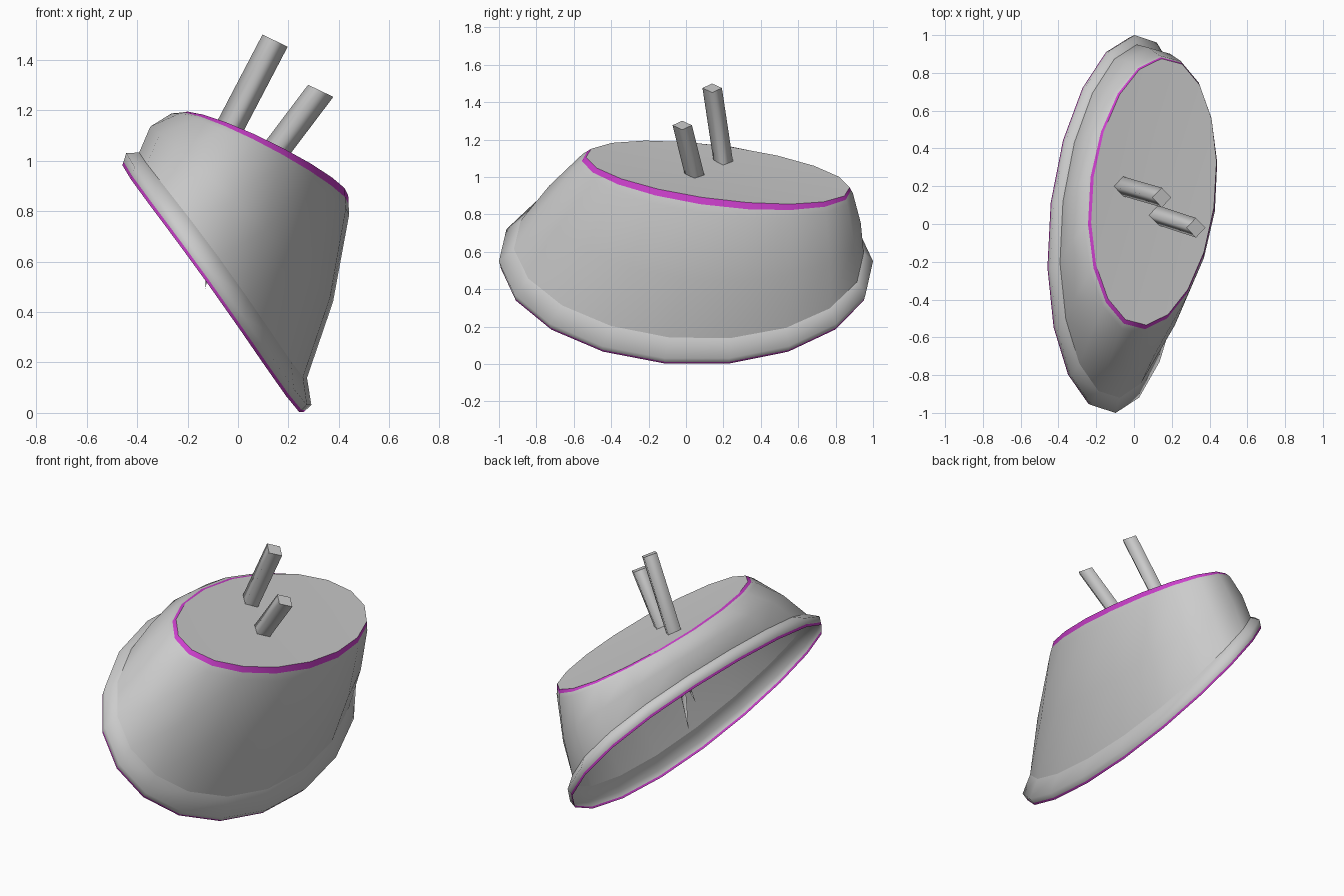
import bpy
from math import cos, sin, pi, radians
from mathutils import Vector as V

if "Cube" in bpy.data.objects:
    bpy.data.objects.remove(bpy.data.objects["Cube"])

N = 18


def loop(c, v, u, bend=(0, 0, 0)):
    """Tilted ellipse: centre, short half-axis, long half-axis, lift of the long ends."""
    c, v, u, bend = V(c), V(v), V(u), V(bend)
    angles = [2 * pi * (i + .5) / N for i in range(N)]
    return [c + v * cos(a) + u * sin(a) + bend * sin(a) ** 2 for a in angles]


def mix(a, b, t):
    return [p.lerp(q, t) for p, q in zip(a, b)]


def make(name, verts, faces, mat=None, angle=60):
    me = bpy.data.meshes.new(name)
    me.from_pydata([tuple(p) for p in verts], [], faces)
    ob = bpy.data.objects.new(name, me)
    bpy.context.collection.objects.link(ob)
    if mat:
        me.materials.append(mat)
    bpy.ops.object.select_all(action='DESELECT')
    ob.select_set(True)
    bpy.context.view_layer.objects.active = ob
    bpy.ops.object.shade_smooth_by_angle(angle=radians(angle))
    return ob


def loft(name, loops, mat=None, angle=60):
    faces = [(k * N + i, k * N + (i + 1) % N, (k + 1) * N + (i + 1) % N, (k + 1) * N + i)
             for k in range(len(loops) - 1) for i in range(N)]
    return make(name, [p for l in loops for p in l], faces, mat, angle)


magenta = bpy.data.materials.new("magenta_edge")
magenta.diffuse_color = (0.6, 0.05, 0.6, 1)
magenta.use_nodes = True
magenta.node_tree.nodes["Principled BSDF"].inputs["Base Color"].default_value = magenta.diffuse_color

# key outlines, bottom to top
c_foot, c_top = V((-.06, .015, .585)), V((.105, .17, 1.025))
bend = (.03, 0, .02)
lip = loop((-.10, 0, .492), (.356, .06, -.497), (.05, .99, 0), bend)
outer = loop((-.077, 0, .53), (.364, .06, -.507), (.05, 1.0, 0), bend)
foot = loop(c_foot, (.33, .06, -.452), (.045, .935, -.01), bend)
top = loop(c_top, (.33, .04, -.15), (.04, .705, -.08))


def bulge(t, d):
    c = c_foot.lerp(c_top, t)
    out = []
    for p in mix(foot, top, t):
        n = (p - c).normalized() * d
        out.append(p + V((n.x, n.y * .4, n.z + .005)))
    return out


# sloping shell with rolled bottom rim, both with coloured edge strips
lip_in = mix(lip, outer, .3)
lower, upper = bulge(.45, .045), bulge(.9, .025)
top_low = mix(top, upper, .45)
loft("bottom_edge", [lip, lip_in], magenta)
loft("bottom_rim", [lip_in, outer, foot], angle=110)
loft("shell_wall", [foot, lower, upper, top_low])
loft("top_edge", [top_low, top], magenta)

# barely dished top
faces = [(i, (i + 1) % N, N) for i in range(N)]
make("top_panel", top + [c_top - V((.005, 0, .01))], faces)


# square pegs whose lower ends taper to a point inside the shell
def peg(name, end, base, tip):
    a, b = V((.05, 0, -.024)), V((0, .052, 0))
    end, base = V(end), V(base)
    ring = [a, b, -a, -b]
    verts = [base + r for r in ring] + [end + r for r in ring] + [V(tip)]
    faces = [(i, (i + 1) % 4, 4 + (i + 1) % 4, 4 + i) for i in range(4)]
    faces += [((i + 1) % 4, i, 8) for i in range(4)] + [(4, 5, 6, 7)]
    ob = make(name, verts, faces, angle=120)
    ob.data.polygons[8].use_smooth = False


peg("peg_long", (.147, .14, 1.476), (-.06, .2, 1.08), (-.13, .16, .49))
peg("peg_short", (.328, -.02, 1.277), (.115, .05, .995), (-.10, .05, .61))
